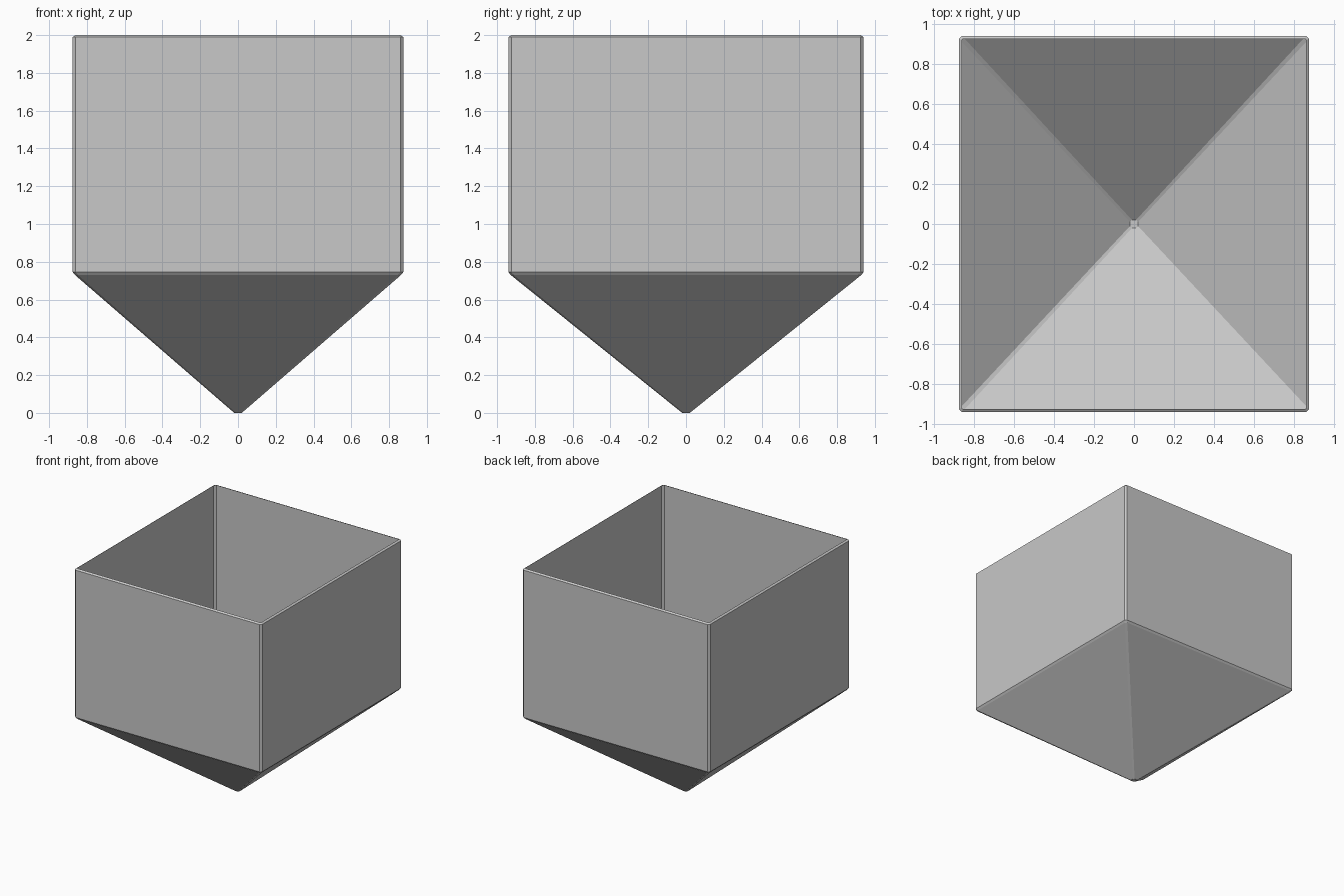
import bpy
import bmesh

cube = bpy.data.objects.get("Cube")
if cube:
    bpy.data.objects.remove(cube, do_unlink=True)

# Plain grey material
grey = bpy.data.materials.new("light_grey")
grey.use_nodes = True
colour = (0.58, 0.58, 0.58, 1)
grey.diffuse_color = colour
grey.node_tree.nodes["Principled BSDF"].inputs["Base Color"].default_value = colour

HALF_X, HALF_Y = 0.875, 0.94
CHAMFER = 0.015


def ring(bm, hx, hy, cut, z):
    """Rectangle with cut corners, counter-clockwise."""
    points = []
    for sx, sy in ((1, 1), (-1, 1), (-1, -1), (1, -1)):
        pair = [(sx * hx, sy * (hy - cut), z), (sx * (hx - cut), sy * hy, z)]
        points += pair if sx * sy > 0 else pair[::-1]
    return [bm.verts.new(p) for p in points]


# Thin open-topped hopper: blunt tip, sloping floor, chamfered walls and rim
bm = bmesh.new()
inset = CHAMFER * 0.8
levels = [
    (0.02, 0.02, 0.01, 0.0),
    (HALF_X - inset, HALF_Y - inset, CHAMFER, 0.73),
    (HALF_X, HALF_Y, CHAMFER, 0.745),
    (HALF_X, HALF_Y, CHAMFER, 2 - CHAMFER * 0.7),
    (HALF_X - CHAMFER, HALF_Y - CHAMFER, CHAMFER * 0.4, 2.0),
]
rings = [ring(bm, *level) for level in levels]
for low, high in zip(rings, rings[1:]):
    for i in range(len(low)):
        j = (i + 1) % len(low)
        bm.faces.new((low[i], low[j], high[j], high[i]))
bm.faces.new(rings[0][::-1])

mesh = bpy.data.meshes.new("hopper_bin")
bm.to_mesh(mesh)
bm.free()
mesh.materials.append(grey)
hopper = bpy.data.objects.new("hopper_bin", mesh)
bpy.context.collection.objects.link(hopper)
